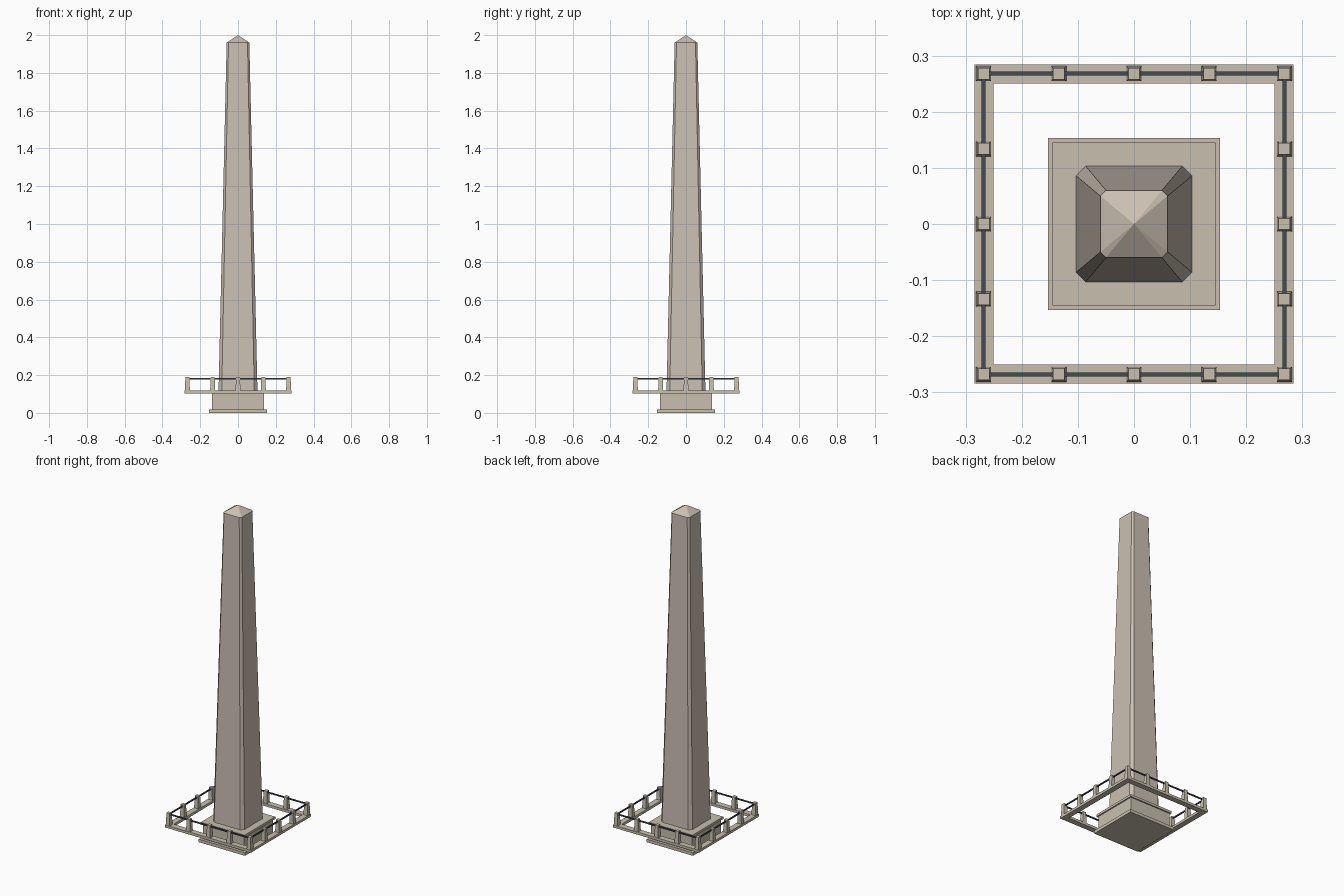
import bpy, bmesh

cube = bpy.data.objects.get("Cube")
if cube:
    bpy.data.objects.remove(cube, do_unlink=True)


def material(name, color):
    m = bpy.data.materials.new(name)
    m.use_nodes = True
    m.diffuse_color = color
    m.node_tree.nodes["Principled BSDF"].inputs["Base Color"].default_value = color
    return m


shaft_stone = material("shaft_stone", (0.60, 0.53, 0.45, 1))
base_stone = material("base_stone", (0.58, 0.53, 0.43, 1))
iron = material("dark_iron", (0.06, 0.07, 0.09, 1))


def section(half, cut):
    """Square outline, counter-clockwise, with optional cut corners."""
    if not cut:
        return [(-half, -half), (half, -half), (half, half), (-half, half)]
    k = half - cut
    return [(-k, -half), (k, -half), (half, -k), (half, k),
            (k, half), (-k, half), (-half, k), (-half, -k)]


def loft(name, levels, mat, cut=0.0, apex=None, center=(0, 0)):
    """Stack square sections (z, half width); cut is a share of the half width."""
    bm = bmesh.new()
    cx, cy = center
    rings = [[bm.verts.new((x + cx, y + cy, z)) for x, y in section(h, h * cut)]
             for z, h in levels]
    n = len(rings[0])
    bm.faces.new(rings[0][::-1])
    for low, high in zip(rings, rings[1:]):
        for i in range(n):
            j = (i + 1) % n
            bm.faces.new((low[i], low[j], high[j], high[i]))
    if apex is None:
        bm.faces.new(rings[-1])
    else:
        tip = bm.verts.new((cx, cy, apex))
        for i in range(n):
            bm.faces.new((rings[-1][i], rings[-1][(i + 1) % n], tip))
    return finish(name, bm, mat)


def finish(name, bm, mat):
    mesh = bpy.data.meshes.new(name)
    bm.to_mesh(mesh)
    bm.free()
    mesh.materials.append(mat)
    ob = bpy.data.objects.new(name, mesh)
    bpy.context.collection.objects.link(ob)
    return ob


def square_frame(name, outer, inner, z0, z1, mat):
    """Square ring with an open middle."""
    bm = bmesh.new()
    loops = [[bm.verts.new((x, y, z)) for x, y in section(h, 0)]
             for h, z in ((outer, z0), (outer, z1), (inner, z1), (inner, z0))]
    for a, b in zip(loops, loops[1:] + loops[:1]):
        for i in range(4):
            j = (i + 1) % 4
            bm.faces.new((a[i], a[j], b[j], b[i]))
    return finish(name, bm, mat)


# Stepped pedestal
loft("base_slab", [(0, 0.153), (0.018, 0.153)], base_stone)
loft("pedestal", [(0.018, 0.137), (0.104, 0.137)], base_stone)
loft("pedestal_cap", [(0.104, 0.145), (0.118, 0.145)], base_stone)

# Tapered shaft with cut corners and pointed top
loft("shaft", [(0.118, 0.103), (1.96, 0.06)], shaft_stone, cut=0.165, apex=2.0)

# Railing: kerb, posts and bars
RAIL = 0.268
square_frame("kerb", 0.284, 0.25, 0.103, 0.118, base_stone)
square_frame("rail_bar", RAIL + 0.0035, RAIL - 0.0035, 0.177, 0.184, iron)
for ix in range(-2, 3):
    for iy in range(-2, 3):
        if max(abs(ix), abs(iy)) == 2:
            loft("rail_post", [(0.118, 0.0134), (0.19, 0.0102)], base_stone,
                 center=(ix * RAIL / 2, iy * RAIL / 2))
